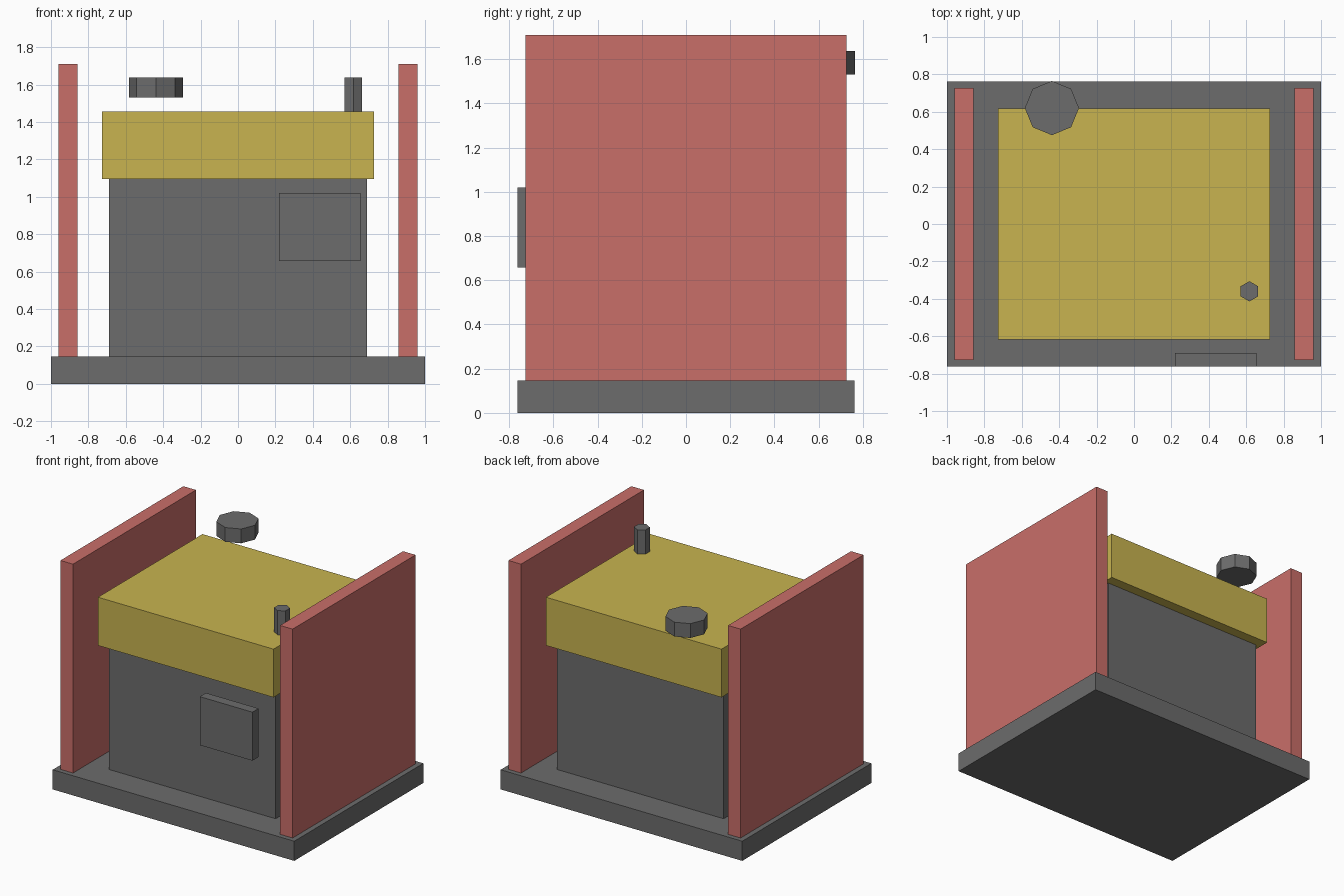
import bpy, math

if "Cube" in bpy.data.objects:
    bpy.data.objects.remove(bpy.data.objects["Cube"])


def srgb(c):
    return c / 12.92 if c <= 0.04045 else ((c + 0.055) / 1.055) ** 2.4


def material(name, r, g, b):
    m = bpy.data.materials.new(name)
    m.diffuse_color = (srgb(r / 255), srgb(g / 255), srgb(b / 255), 1)
    m.use_nodes = True
    m.node_tree.nodes["Principled BSDF"].inputs["Base Color"].default_value = m.diffuse_color
    return m


grey = material("dark grey", 108, 108, 108)
yellow = material("mustard yellow", 200, 180, 80)
red = material("dusty red", 201, 110, 105)


def box(name, x0, x1, y0, y1, z0, z1, mat):
    bpy.ops.mesh.primitive_cube_add(size=1, location=((x0 + x1) / 2, (y0 + y1) / 2, (z0 + z1) / 2))
    o = bpy.context.object
    o.name = name
    o.scale = (x1 - x0, y1 - y0, z1 - z0)
    bpy.ops.object.transform_apply(location=False, rotation=False, scale=True)
    o.data.materials.append(mat)


def prism(name, sides, radius, x, y, z0, z1, mat):
    # first corner points along y
    bpy.ops.mesh.primitive_cylinder_add(vertices=sides, radius=radius, depth=z1 - z0,
                                        location=(x, y, (z0 + z1) / 2))
    o = bpy.context.object
    o.name = name
    o.data.materials.append(mat)


# base slab, main body and overhanging lid
box("base", -1, 1, -0.763, 0.763, 0, 0.147, grey)
box("body", -0.69, 0.69, -0.54, 0.54, 0.147, 1.095, grey)
box("lid", -0.727, 0.727, -0.618, 0.618, 1.095, 1.456, yellow)

# side walls
for side, name in ((-1, "left_wall"), (1, "right_wall")):
    a, b = sorted((side * 0.857, side * 0.961))
    box(name, a, b, -0.727, 0.727, 0.147, 1.71, red)

# front panel, hovering in front of the body
box("front_panel", 0.218, 0.654, -0.763, -0.69, 0.657, 1.02, grey)

# hovering octagonal knob and hexagonal post on the lid
prism("round_knob", 8, 0.145, -0.439, 0.62, 1.53, 1.637, grey)
prism("post", 6, 0.054, 0.617, -0.36, 1.456, 1.637, grey)
